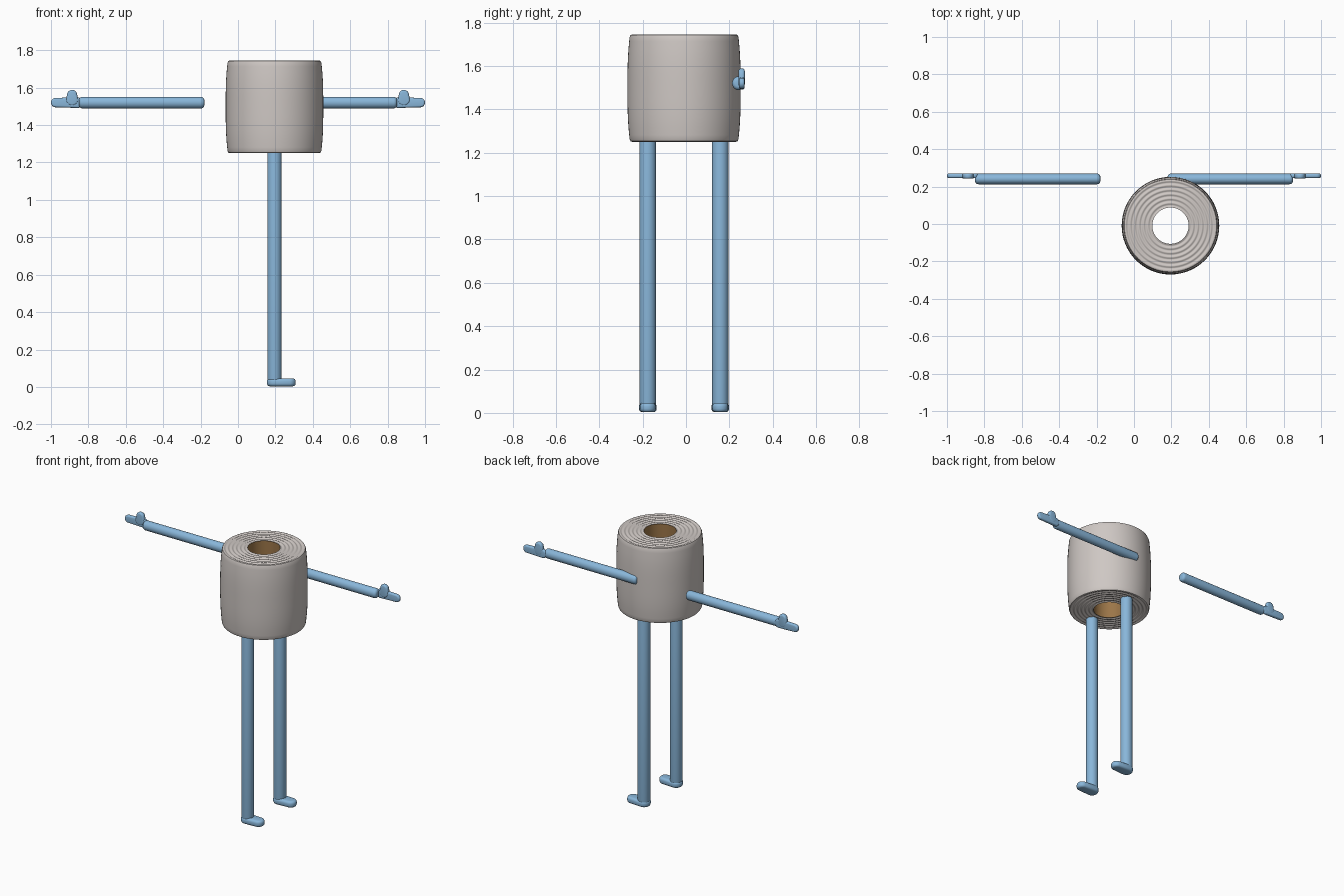
import bpy
import bmesh
from math import cos, sin, pi, radians
from mathutils import Matrix, Vector

if "Cube" in bpy.data.objects:
    bpy.data.objects.remove(bpy.data.objects["Cube"])


def material(name, rgb):
    m = bpy.data.materials.new(name)
    m.use_nodes = True
    m.diffuse_color = (*rgb, 1)
    m.node_tree.nodes["Principled BSDF"].inputs["Base Color"].default_value = (*rgb, 1)
    return m


PAPER = material("warm grey paper", (0.62, 0.575, 0.55))
CARD = material("brown cardboard", (0.33, 0.18, 0.065))
BLUE = material("soft blue", (0.25, 0.47, 0.70))


def finish(name, bm, mats, angle=40):
    bmesh.ops.remove_doubles(bm, verts=bm.verts, dist=1e-5)
    bmesh.ops.recalc_face_normals(bm, faces=bm.faces)
    mesh = bpy.data.meshes.new(name)
    bm.to_mesh(mesh)
    bm.free()
    obj = bpy.data.objects.new(name, mesh)
    bpy.context.collection.objects.link(obj)
    for m in mats:
        mesh.materials.append(m)
    bpy.ops.object.select_all(action="DESELECT")
    obj.select_set(True)
    bpy.context.view_layer.objects.active = obj
    bpy.ops.object.shade_smooth_by_angle(angle=radians(angle))
    return obj


def lathe(profile, steps, closed=False):
    """Turn (radius, height) points about the z axis."""
    bm = bmesh.new()
    rings = [[bm.verts.new((r * cos(2 * pi * i / steps), r * sin(2 * pi * i / steps), z))
              for i in range(steps)] for r, z in profile]
    pairs = list(zip(rings, rings[1:]))
    if closed:
        pairs.append((rings[-1], rings[0]))
    for a, b in pairs:
        for i in range(steps):
            j = (i + 1) % steps
            bm.faces.new((a[i], a[j], b[j], b[i]))
    if not closed:
        bm.faces.new(rings[0])
        bm.faces.new(rings[-1])
    return bm


def limb(radius, length, rim):
    """Rod from z = 0 to length with rounded ends."""
    arc = [(radius - rim + rim * sin(t * pi / 10), rim - rim * cos(t * pi / 10)) for t in range(6)]
    return lathe(arc + [(r, length - z) for r, z in reversed(arc)], 24)


def rounded_pad(length, r_start, r_end, thick, bevel):
    """Pad along +x between two round ends, extruded from z = 0."""
    bm = bmesh.new()
    outline = []
    for k in range(24):
        a = pi / 2 + 2 * pi * (k + 0.5) / 24
        cx, r = (r_start, r_start) if k < 12 else (length - r_end, r_end)
        outline.append(bm.verts.new((cx + r * cos(a), r * sin(a), 0)))
    base = bm.faces.new(outline)
    top = bmesh.ops.extrude_face_region(bm, geom=[base])["geom"]
    bmesh.ops.translate(bm, verts=[v for v in top if isinstance(v, bmesh.types.BMVert)], vec=(0, 0, thick))
    rims = [e for e in bm.edges if abs(e.verts[0].co.z - e.verts[1].co.z) < 1e-6]
    bmesh.ops.bevel(bm, geom=rims, offset=bevel, segments=4, profile=0.5, affect="EDGES")
    return bm


CENTRE = Vector((0.195, -0.009, 0))
BOTTOM, TOP = 1.25, 1.745
MID, HALF = (BOTTOM + TOP) / 2, (TOP - BOTTOM) / 2

# Paper roll: bulging wall, rippled ends and an open core
HOLE, RIM = 0.097, 0.24
ripple = []
for k in range(49):
    t = k / 48
    ripple.append((HOLE + (RIM - HOLE) * t, HALF - 0.005 * (1 - cos(2 * pi * 6 * t)) / 2))
wall = [(0.247, HALF - 0.003), (0.251, HALF - 0.012)]
wall += [(0.261 - 0.008 * abs(k / 6) ** 3, 0.036 * k) for k in range(6, -7, -1)]
wall += [(r, -z) for r, z in reversed(wall[:2])]
profile = ripple + wall + [(r, -z) for r, z in reversed(ripple)]
bm = lathe(profile, 64, closed=True)
for f in bm.faces:
    f.material_index = int(all(v.co.xy.length < HOLE + 0.001 for v in f.verts))
bm.transform(Matrix.Translation(CENTRE + Vector((0, 0, MID))))
finish("paper_roll", bm, [PAPER, CARD])

# Legs and feet, toes pointing to the left
for side, dy in (("front", -0.167), ("back", 0.167)):
    spot = CENTRE + Vector((0, dy, 0))
    bm = limb(0.038, 1.255, 0.015)
    bm.transform(Matrix.Translation(spot + Vector((0, 0, 0.012))))
    finish(side + "_leg", bm, [BLUE])
    bm = rounded_pad(0.155, 0.041, 0.036, 0.043, 0.016)
    bm.transform(Matrix.Translation(spot + Vector((-0.041, 0, 0.003))))
    finish(side + "_foot", bm, [BLUE], 60)

# Arms, hands and raised thumbs, mirrored across x
ARM_Y, ARM_Z = 0.241, 1.52
TO_X = Matrix.Rotation(pi / 2, 4, "Y")
UPRIGHT = Matrix.Rotation(pi / 2, 4, "X")
for side, s in (("left", 1), ("right", -1)):
    mirror = Matrix.Diagonal((s, 1, 1, 1))
    parts = {
        "arm": (limb(0.031, 0.67, 0.018),
                Matrix.Translation((0.18, ARM_Y, ARM_Z)) @ Matrix.Diagonal((1, 0.92, 1, 1)) @ TO_X),
        "hand": (rounded_pad(0.17, 0.029, 0.025, 0.025, 0.010),
                 Matrix.Translation((0.83, 0.27, ARM_Z)) @ UPRIGHT),
        "thumb": (rounded_pad(0.085, 0.034, 0.027, 0.029, 0.011),
                  Matrix.Translation((0.887, 0.271, 1.503)) @ UPRIGHT @ Matrix.Rotation(pi / 2, 4, "Z")),
    }
    for part, (bm, place) in parts.items():
        bm.transform(mirror @ place)
        finish(side + "_" + part, bm, [BLUE], 60)
